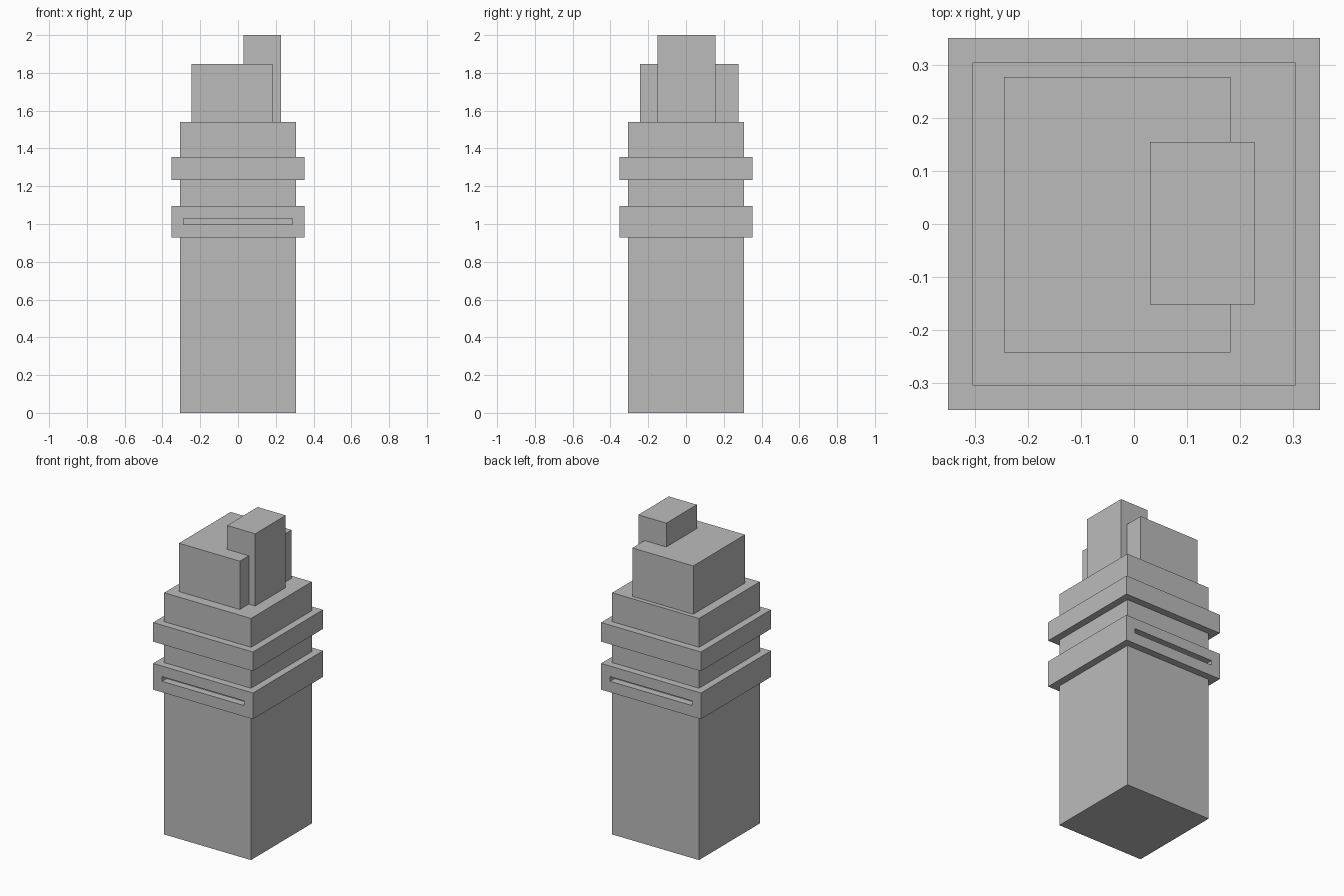
import bpy

if "Cube" in bpy.data.objects:
    bpy.data.objects.remove(bpy.data.objects["Cube"])

grey = bpy.data.materials.new("concrete_grey")
grey.diffuse_color = (0.5, 0.5, 0.5, 1.0)
grey.use_nodes = True
grey.node_tree.nodes["Principled BSDF"].inputs["Base Color"].default_value = grey.diffuse_color


def box(name, x, y, z):
    """Axis-aligned box from (min, max) ranges."""
    spans = (x, y, z)
    bpy.ops.mesh.primitive_cube_add(size=1)
    ob = bpy.context.object
    ob.name = name
    centre = [(a + b) / 2 for a, b in spans]
    size = [b - a for a, b in spans]
    for v in ob.data.vertices:
        v.co = [c * s + m for c, s, m in zip(v.co, size, centre)]
    ob.data.materials.append(grey)
    return ob


def square(half):
    return (-half, half)


# Main tower shaft
box("tower_shaft", square(0.306), square(0.306), (0, 1.54))

# Projecting bands around the shaft
lower_band = box("lower_band", square(0.352), square(0.352), (0.928, 1.095))
box("upper_band", square(0.352), square(0.352), (1.234, 1.356))

# Long window slots through the lower band, front and back
for side, y in (("front", (-0.45, -0.30)), ("back", (0.30, 0.45))):
    cutter = box(side + "_slot_cutter", (-0.289, 0.289), y, (0.998, 1.028))
    cutter.hide_render = True
    cutter.hide_set(True)
    cut = lower_band.modifiers.new(side + "_slot", 'BOOLEAN')
    cut.operation = 'DIFFERENCE'
    cut.solver = 'EXACT'
    cut.object = cutter

# Rooftop blocks
box("roof_block", (-0.246, 0.183), (-0.243, 0.278), (1.54, 1.848))
box("lift_tower", (0.03, 0.228), (-0.152, 0.155), (1.54, 2.0))
